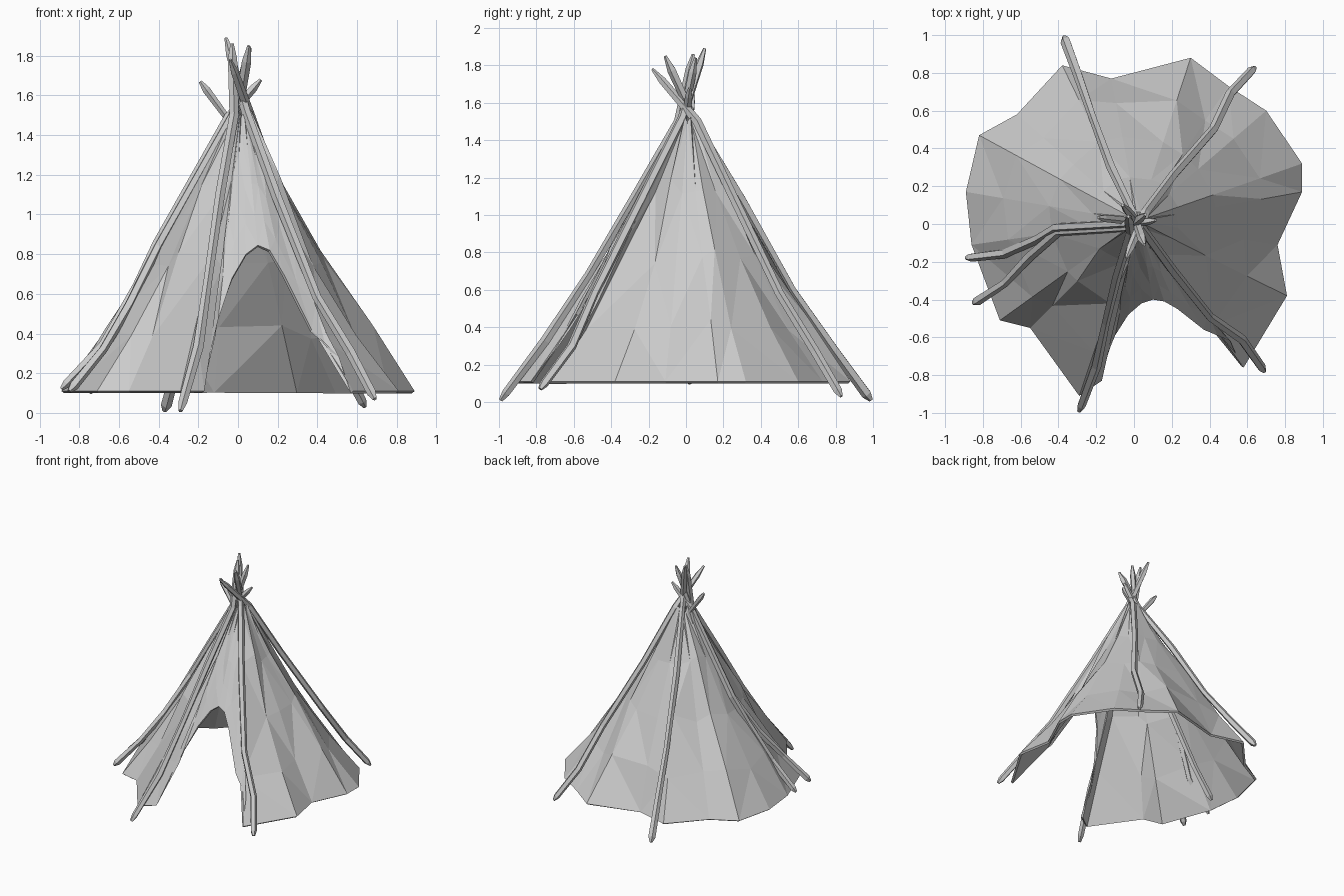
import bpy, bmesh, math, random
from mathutils import Vector

if "Cube" in bpy.data.objects:
    bpy.data.objects.remove(bpy.data.objects["Cube"])

random.seed(4)
HEM, TOP = 0.11, 1.50


def make_object(name, bm):
    mesh = bpy.data.meshes.new(name)
    bm.to_mesh(mesh)
    bm.free()
    obj = bpy.data.objects.new(name, mesh)
    bpy.context.collection.objects.link(obj)
    return obj


# Canvas outline: wavy hem running counter-clockwise from the door's right side
hem = [(0.58, -0.76), (0.81, -0.38), (0.76, -0.11), (0.89, 0.17), (0.89, 0.32),
       (0.70, 0.60), (0.50, 0.73), (0.30, 0.88), (-0.12, 0.77), (-0.38, 0.84),
       (-0.62, 0.58), (-0.82, 0.47), (-0.89, 0.17), (-0.86, -0.11),
       (-0.71, -0.51), (-0.55, -0.55), (-0.29, -0.91), (-0.17, -0.83)]
# Arched door edge, left to right
door = [(-0.145, -0.70, 0.28), (-0.10, -0.59, 0.47), (-0.03, -0.48, 0.68),
        (0.04, -0.42, 0.80), (0.10, -0.40, 0.845), (0.16, -0.41, 0.82),
        (0.23, -0.45, 0.70), (0.37, -0.56, 0.42), (0.50, -0.61, 0.27)]
outline = [Vector((x, y, HEM)) for x, y in hem] + [Vector(p) for p in door]

# Canvas shell: rings that blend from the hem to a small smoke hole
bm = bmesh.new()
rings = []
for t in (0.0, 0.22, 0.48, 0.75, 1.0):
    ring = []
    for i, p in enumerate(outline):
        angle = math.atan2(p.y, p.x)
        c, s = math.cos(angle), math.sin(angle)
        base = p.copy()
        if i < len(hem):                       # folds soften higher up
            mean = 0.79 - 0.04 * c + 0.04 * s
            r = math.hypot(p.x, p.y)
            w = min(1.0, t * 1.7)
            r = r * (1 - w) + mean * w
            base = Vector((r * c, r * s, HEM))
        tip = Vector((0.02 + 0.05 * c, 0.015 + 0.05 * s, TOP))
        if t == 1:
            tip.z += random.uniform(-0.04, 0.03)
        q = base.lerp(tip, t)
        if 0 < t < 1:
            k = 1 + random.uniform(-0.035, 0.025)
            q.x *= k
            q.y *= k
            if i < len(hem):
                q.z += random.uniform(-0.04, 0.04)
        ring.append(bm.verts.new(q))
    rings.append(ring)
n = len(outline)
for low, high in zip(rings, rings[1:]):
    for i in range(n):
        j = (i + 1) % n
        bm.faces.new((low[i], low[j], high[j], high[i]))
bmesh.ops.triangulate(bm, faces=bm.faces[:], quad_method='SHORT_EDGE')
bmesh.ops.recalc_face_normals(bm, faces=bm.faces[:])
canvas = make_object("canvas_cover", bm)
solid = canvas.modifiers.new("cloth_thickness", 'SOLIDIFY')
solid.thickness = 0.018
solid.offset = -1


def pole(name, points, radius=0.027, sides=5):
    """Crooked faceted pole swept through points, pointed at both ends."""
    pts = [Vector(p) for p in points]
    start = pts[0].lerp(pts[1], 0.12)
    end = pts[-1].lerp(pts[-2], 0.22)
    path = [pts[0], start] + pts[1:-1] + [end, pts[-1]]
    side = Vector((-pts[0].y, pts[0].x, 0)).normalized()
    bm = bmesh.new()
    loops = []
    for i, p in enumerate(path):
        d = (path[min(i + 1, len(path) - 1)] - path[max(i - 1, 0)]).normalized()
        u = (side - d * side.dot(d)).normalized()
        v = d.cross(u)
        r = radius * (1 - 0.2 * i / len(path)) * random.uniform(0.88, 1.1)
        if i in (0, len(path) - 1):
            r *= 0.4
        loops.append([bm.verts.new(p + r * (math.cos(a) * u + math.sin(a) * v))
                      for a in (2 * math.pi * k / sides for k in range(sides))])
    for a, b in zip(loops, loops[1:]):
        for k in range(sides):
            m = (k + 1) % sides
            bm.faces.new((a[k], a[m], b[m], b[k]))
    bm.faces.new(loops[0][::-1])
    bm.faces.new(loops[-1])
    bmesh.ops.recalc_face_normals(bm, faces=bm.faces[:])
    return make_object(name, bm)


# Poles: foot, bends, crossing point, tip
pole("back_left_pole", [(-0.37, 0.99, 0.01), (-0.30, 0.80, 0.27), (-0.22, 0.57, 0.60),
     (-0.12, 0.30, 1.08), (0.00, 0.05, 1.50), (0.055, -0.11, 1.85)])
pole("back_right_pole", [(0.64, 0.83, 0.03), (0.51, 0.69, 0.27), (0.42, 0.50, 0.58),
     (0.21, 0.26, 1.08), (0.06, 0.06, 1.50), (-0.04, -0.18, 1.78)])
pole("front_left_pole", [(-0.29, -0.99, 0.01), (-0.20, -0.75, 0.33), (-0.15, -0.52, 0.68),
     (-0.09, -0.27, 1.10), (-0.02, -0.04, 1.50), (-0.03, 0.04, 1.86)])
pole("front_right_pole", [(0.69, -0.78, 0.07), (0.57, -0.61, 0.30), (0.40, -0.49, 0.58),
     (0.20, -0.24, 1.08), (0.04, -0.02, 1.52), (-0.06, 0.10, 1.89)])
pole("left_pole", [(-0.89, -0.18, 0.12), (-0.68, -0.155, 0.34), (-0.51, -0.08, 0.64),
     (-0.41, -0.02, 0.85), (-0.05, 0.00, 1.49), (0.115, 0.02, 1.68)])
pole("left_front_pole", [(-0.85, -0.42, 0.11), (-0.68, -0.31, 0.32), (-0.55, -0.17, 0.54),
     (-0.40, -0.04, 0.84), (-0.03, -0.02, 1.50), (0.06, 0.05, 1.84)])
pole("inner_pole", [(-0.75, 0.02, 0.10), (-0.58, 0.02, 0.33), (-0.36, 0.02, 0.70),
     (-0.17, 0.02, 1.10), (-0.05, 0.02, 1.48), (-0.19, 0.035, 1.67)])
